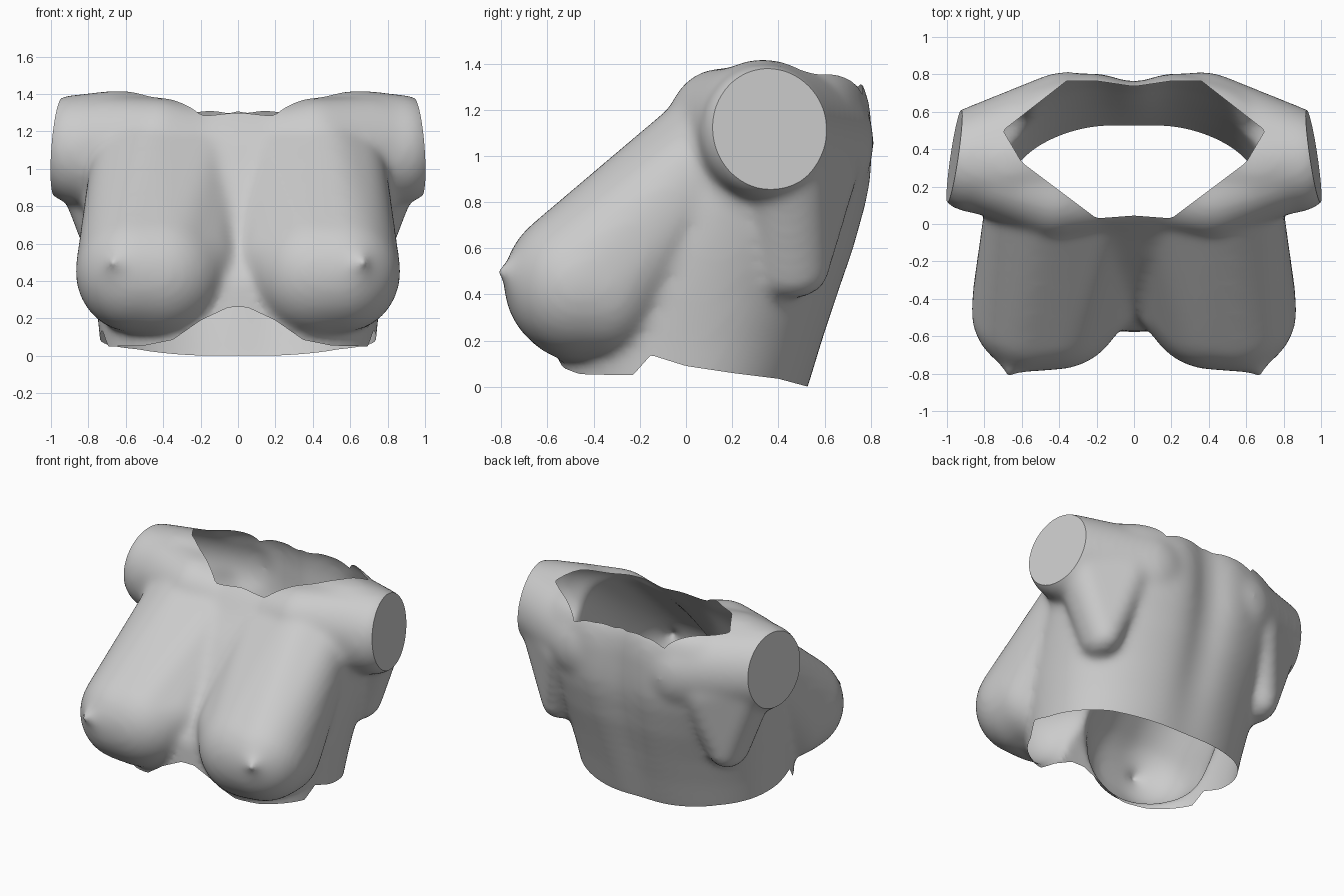
import bpy, bmesh, math
from mathutils import Vector

if "Cube" in bpy.data.objects:
    bpy.data.objects.remove(bpy.data.objects["Cube"])


def loft(bm, rings):
    """Closed solid through a list of equal-length point rings."""
    loops = [[bm.verts.new(p) for p in r] for r in rings]
    n = len(loops[0])
    for a, b in zip(loops, loops[1:]):
        for i in range(n):
            bm.faces.new((a[i], a[(i + 1) % n], b[(i + 1) % n], b[i]))
    bm.faces.new(loops[0][::-1])
    bm.faces.new(loops[-1])


def spow(v, e):
    return math.copysign(abs(v) ** e, v)


def torso_ring(z, hw, front, back, groove, n=96):
    cy, ry = (front + back) / 2, (back - front) / 2
    pts = []
    for i in range(n):
        a = 2 * math.pi * (i + 0.5) / n
        x = hw * spow(math.cos(a), 0.9)
        y = cy + ry * spow(math.sin(a), 0.9)
        if y > cy:
            y -= groove * math.exp(-(x / 0.14) ** 2)
        pts.append((x, y, z))
    return pts


def blob_hull(bm, blobs, n=400):
    """Convex hull around several ellipsoids (centre, radii)."""
    vs = []
    for c, r in blobs:
        for i in range(n):
            t = 1 - 2 * (i + 0.5) / n
            q, a = math.sqrt(1 - t * t), i * 2.399963
            vs.append(bm.verts.new((c[0] + r[0] * q * math.cos(a),
                                    c[1] + r[1] * q * math.sin(a), c[2] + r[2] * t)))
    bmesh.ops.convex_hull(bm, input=vs)
    loose = [v for v in vs if v.is_valid and not v.link_faces]
    bmesh.ops.delete(bm, geom=loose, context='VERTS')


def trim(bm, f):
    """Cut the surface along f = 0 and drop the part where f < 0."""
    val = {v: f(v.co) for v in bm.verts}
    new = []
    for e in list(bm.edges):
        a, b = e.verts
        if val[a] * val[b] < 0:
            _, v = bmesh.utils.edge_split(e, a, val[a] / (val[a] - val[b]))
            val[v] = 0.0
            new.append(v)
    bmesh.ops.connect_verts(bm, verts=new)
    bmesh.ops.delete(bm, geom=[v for v in bm.verts if val.get(v, 0) < 0], context='VERTS')


def lerp_table(x, table):
    for (x0, y0), (x1, y1) in zip(table, table[1:]):
        if x <= x1:
            return y0 + (y1 - y0) * max(0, x - x0) / (x1 - x0)
    return table[-1][1]


def hem(p):
    """Height above the lower edge."""
    back = lerp_table(p.y, [(-.16, .14), (0, .09), (.2, .06), (.4, .035), (.53, 0)])
    front = lerp_table(abs(p.x), [(0, .26), (.05, .26), (.2, .19), (.35, .085), (.5, .055), (.7, .05)])
    t = min(1, max(0, (-0.15 - p.y) / 0.08))
    return p.z - (back * (1 - t) + front * t)


NECK = [(0, .045), (.2, .03), (.6, .33), (.70, .50), (.36, .765), (.2, .765), (0, .735)]


def neck(p):
    """Positive outside the neck opening (seen from above)."""
    if p.z < 0.95:
        return 1.0
    x, d = abs(p.x), []
    for (x0, y0), (x1, y1) in zip(NECK, NECK[1:]):
        ex, ey = x1 - x0, y1 - y0
        d.append(((x - x0) * ey - (p.y - y0) * ex) / math.hypot(ex, ey))
    return max(d)


bm = bmesh.new()

# rib cage: height, half width, front, back, spine groove
loft(bm, [torso_ring(*r) for r in [
    (-.15, .70, -.57, .48, .01), (0, .73, -.58, .54, .015), (.2, .75, -.58, .605, .025),
    (.4, .775, -.57, .675, .04), (.6, .80, -.47, .745, .05), (.8, .825, -.33, .80, .06),
    (.9, .835, -.26, .818, .065), (1.0, .84, -.19, .823, .065), (1.15, .84, -.07, .82, .06),
    (1.25, .80, .0, .805, .055), (1.32, .72, .06, .78, .05), (1.38, .6, .16, .72, .03),
    (1.41, .45, .3, .6, 0)]])

for s in (1, -1):
    # shoulder flowing from the upper back out to the arm stump
    blob_hull(bm, [((s * .36, .385, 1.04), (.30, .42, .36)),
                   ((s * .36, .54, 1.06), (.30, .275, .31)),
                   ((s * .66, .33, 1.12), (.24, .29, .30)),
                   ((s * .89, .34, 1.105), (.20, .275, .29))])
    # collarbone and front of the shoulder
    blob_hull(bm, [((s * .16, .15, 1.13), (.18, .18, .19)),
                   ((s * .42, .15, 1.14), (.23, .23, .24)),
                   ((s * .70, .25, 1.14), (.22, .22, .25)),
                   ((s * .89, .33, 1.11), (.18, .25, .27))])
    # flank muscle below the arm
    blob_hull(bm, [((s * .84, .43, 1.02), (.14, .18, .20)),
                   ((s * .67, .46, .50), (.12, .16, .12)),
                   ((s * .55, .45, .95), (.2, .3, .2))])
    # breast and chest muscle
    blob_hull(bm, [((s * .42, -.435, .445), (.36, .345, .345)),
                   ((s * .25, -.38, .51), (.26, .25, .25)),
                   ((s * .555, -.47, .45), (.315, .32, .325)),
                   ((s * .58, -.35, .44), (.28, .26, .31)),
                   ((s * .61, -.635, .47), (.16, .16, .17)),
                   ((s * .16, .18, 1.10), (.20, .20, .21)),
                   ((s * .45, .17, 1.08), (.26, .25, .26)),
                   ((s * .58, .22, 1.11), (.20, .20, .20))])
    # nipple
    blob_hull(bm, [((s * .665, -.782, .50), (.04, .045, .04))], 80)

bmesh.ops.recalc_face_normals(bm, faces=bm.faces)
mesh = bpy.data.meshes.new("torso")
bm.to_mesh(mesh)
bm.free()
torso = bpy.data.objects.new("torso", mesh)
bpy.context.collection.objects.link(torso)
bpy.context.view_layer.objects.active = torso
torso.select_set(True)

# fuse and soften the parts
m = torso.modifiers.new("fuse", 'REMESH')
m.mode, m.voxel_size = 'VOXEL', 0.022
m = torso.modifiers.new("soften", 'SMOOTH')
m.factor, m.iterations = 0.5, 22
for name in ("fuse", "soften"):
    bpy.ops.object.modifier_apply(modifier=name)

bm = bmesh.new()
bm.from_mesh(torso.data)
# flat arm ends
for s in (1, -1):
    cut = bmesh.ops.bisect_plane(bm, geom=bm.verts[:] + bm.edges[:] + bm.faces[:],
                                 plane_co=Vector((s * .962, .36, 1.1)),
                                 plane_no=Vector((s, .15, .08)), clear_outer=True)
    rim = [e for e in cut["geom_cut"] if isinstance(e, bmesh.types.BMEdge)]
    bmesh.ops.contextual_create(bm, geom=rim)
# open hem and neck
trim(bm, hem)
trim(bm, neck)
bmesh.ops.recalc_face_normals(bm, faces=bm.faces)
bm.to_mesh(torso.data)
bm.free()
bpy.ops.object.shade_smooth_by_angle(angle=math.radians(40))
